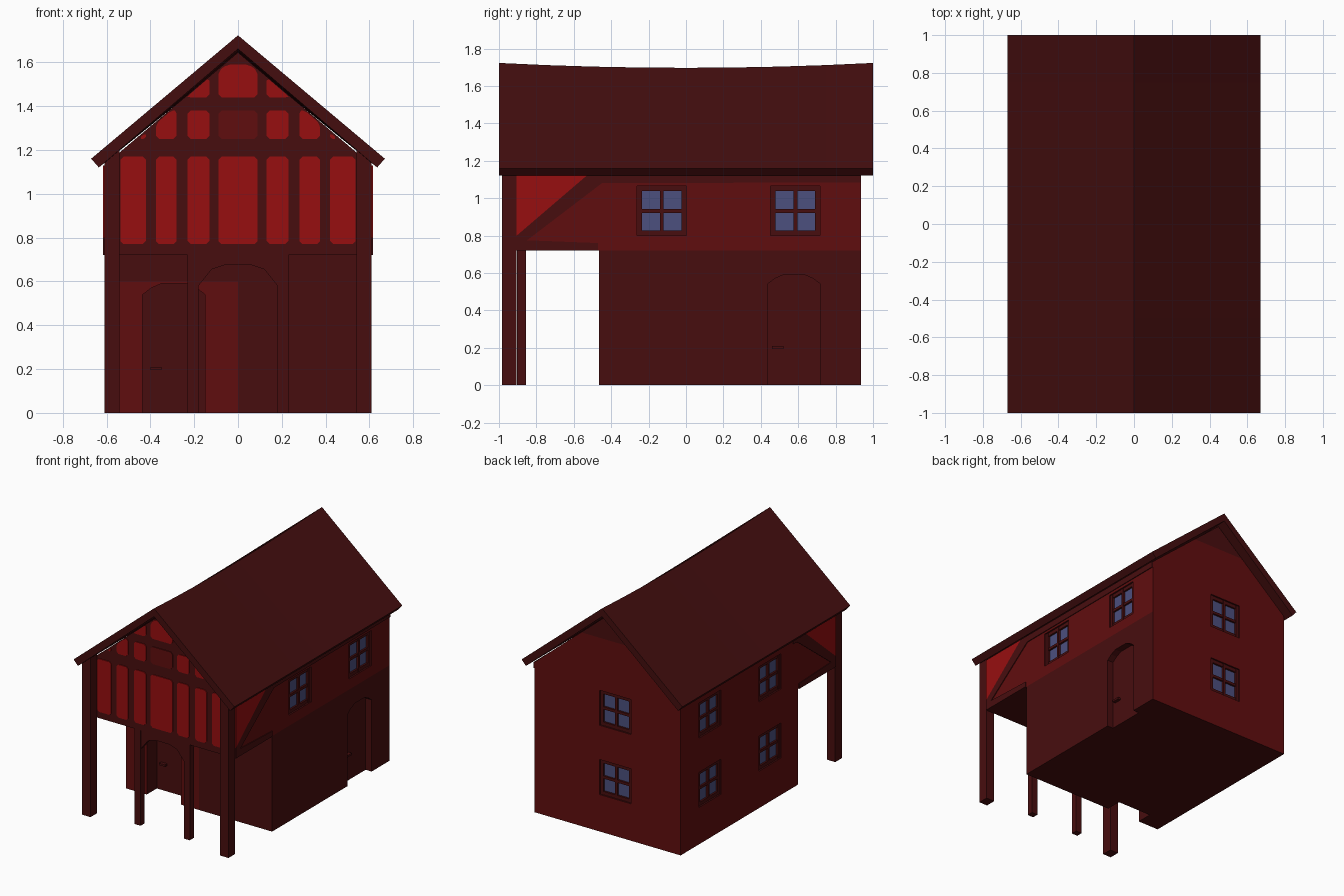
import bpy, bmesh
from mathutils import Vector

cube = bpy.data.objects.get("Cube")
if cube:
    bpy.data.objects.remove(cube, do_unlink=True)


def material(name, rgb):
    m = bpy.data.materials.new(name)
    m.use_nodes = True
    m.diffuse_color = (*rgb, 1)
    m.node_tree.nodes["Principled BSDF"].inputs["Base Color"].default_value = (*rgb, 1)
    return m


TIMBER, PLASTER, PANEL, ROOF, GLASS = range(5)
MATS = [material("dark timber", (0.064, 0.0042, 0.0045)),
        material("red plaster", (0.118, 0.0042, 0.0045)),
        material("bright red panel", (0.31, 0.0045, 0.005)),
        material("roof", (0.056, 0.0042, 0.0045)),
        material("window glass", (0.072, 0.08, 0.21))]


def finish(name, bm, mat=None):
    """Turn a bmesh into an object; every object shares the same slots."""
    bmesh.ops.recalc_face_normals(bm, faces=bm.faces)
    if mat is not None:
        for f in bm.faces:
            f.material_index = mat
    me = bpy.data.meshes.new(name)
    bm.to_mesh(me)
    bm.free()
    for m in MATS:
        me.materials.append(m)
    ob = bpy.data.objects.new(name, me)
    bpy.context.collection.objects.link(ob)
    return ob


def prism_bm(pts, axis, a, b):
    """Extrude a 2D outline (horizontal, z) along x or y from a to b."""
    bm = bmesh.new()
    place = (lambda u, z, d: (d, u, z)) if axis == "x" else (lambda u, z, d: (u, d, z))
    rings = [[bm.verts.new(place(u, z, d)) for u, z in pts] for d in (a, b)]
    bm.faces.new(rings[0])
    bm.faces.new(rings[1])
    n = len(pts)
    for i in range(n):
        j = (i + 1) % n
        bm.faces.new((rings[0][i], rings[0][j], rings[1][j], rings[1][i]))
    return bm


def prism(name, pts, axis, a, b, mat):
    return finish(name, prism_bm(pts, axis, a, b), mat)


def rect(u0, u1, z0, z1):
    return [(u0, z0), (u1, z0), (u1, z1), (u0, z1)]


def slice_at(bm, co, normal):
    geom = bm.verts[:] + bm.edges[:] + bm.faces[:]
    bmesh.ops.bisect_plane(bm, geom=geom, plane_co=co, plane_no=normal)


def cut(ob, cutter):
    """Carve a recess, then drop the cutter."""
    cutter.hide_render = True
    mod = ob.modifiers.new("recess", "BOOLEAN")
    mod.operation = "DIFFERENCE"
    mod.solver = "EXACT"
    mod.object = cutter
    bpy.context.view_layer.objects.active = ob
    bpy.ops.object.modifier_apply(modifier=mod.name)
    bpy.data.objects.remove(cutter, do_unlink=True)


W, FRONT, PORCH, BACK, FLOOR = 0.61, -0.905, -0.465, 0.935, 0.72

# Ground floor: plaster, with timber on the left side and part of the front
bm = prism_bm(rect(-W, W, 0, FLOOR), "y", PORCH, BACK)
bmesh.ops.recalc_face_normals(bm, faces=bm.faces)
slice_at(bm, (0, 0, 0), (1, 0, 0))
slice_at(bm, (0, 0, 0.6), (0, 0, 1))
for f in bm.faces:
    c, n = f.calc_center_median(), f.normal
    dark = n.x > 0.5 or abs(n.z) > 0.5 or (n.y < -0.5 and (c.x > 0 or c.z > 0.6))
    f.material_index = TIMBER if dark else PLASTER
ground = finish("ground_floor", bm)

# Upper floor with gables: timber front, soffit and rear gable tip
gable = [(-W, FLOOR), (W, FLOOR), (W, 1.13), (0, 1.645), (-W, 1.13)]
bm = prism_bm(gable, "y", FRONT, BACK)
bmesh.ops.recalc_face_normals(bm, faces=bm.faces)
slice_at(bm, (0, 0, 1.46), (0, 0, 1))
for f in bm.faces:
    c, n = f.calc_center_median(), f.normal
    dark = n.y < -0.5 or abs(n.z) > 0.5 or c.z > 1.46
    f.material_index = TIMBER if dark else PLASTER
upper = finish("upper_floor", bm)


# Doors: arched recess plus a small handle
def arch(u0, u1):
    w = u1 - u0
    return [(u0, -0.05), (u1, -0.05), (u1, 0.54), (u1 - w * 0.14, 0.57), (u1 - w * 0.3, 0.59),
            (u0 + w * 0.3, 0.59), (u0 + w * 0.14, 0.57), (u0, 0.54)]


cut(ground, prism("door_cutter", arch(-0.435, -0.15), "y", PORCH - 0.1, PORCH + 0.12, TIMBER))
cut(ground, prism("door_cutter", arch(0.435, 0.72), "x", W - 0.05, W + 0.1, TIMBER))
prism("front_door_handle", rect(-0.40, -0.35, 0.195, 0.21), "y", PORCH + 0.095, PORCH + 0.125, TIMBER)
prism("side_door_handle", rect(0.46, 0.52, 0.195, 0.21), "x", W - 0.055, W - 0.025, TIMBER)


# Windows: recessed opening, glass and a frame with a cross of glazing bars
def window(wall, axis, side, u, z):
    h, face = 0.132, side * (W if axis == "x" else BACK)
    at = lambda depth: face - side * depth
    cut(wall, prism("window_cutter", rect(u - h, u + h, z - h, z + h), axis, at(0.035), at(-0.1), TIMBER))
    prism("window_glass", rect(u - h, u + h, z - h, z + h), axis, at(0.036), at(0.026), GLASS)
    t = 0.013
    for i, c in enumerate((-h + t, 0, h - t)):
        r = t if i != 1 else 0.01
        prism("window_upright", rect(u + c - r, u + c + r, z - h, z + h), axis, at(0.03), at(0.01), TIMBER)
        prism("window_rail", rect(u - h, u + h, z + c - r, z + c + r), axis, at(0.03), at(0.012), TIMBER)


for y in (-0.13, 0.585):
    window(upper, "x", 1, y, 0.932)
    window(upper, "x", -1, y, 0.932)
    window(ground, "x", -1, y, 0.41)
window(upper, "y", 1, -0.065, 0.932)
window(ground, "y", 1, -0.065, 0.41)

# Side braces and bright corner panels
for side, end in ((1, BACK), (-1, -0.4)):
    a, b = side * W, side * (W + 0.006)
    brace = [(FRONT, FLOOR), (-0.47, FLOOR), (-0.47, 0.76), (-0.85, 0.775), (-0.45, 1.08),
             (end, 1.085), (end, 1.13), (-0.52, 1.13), (FRONT, 0.80)]
    prism("side_brace", brace, "x", a, b, TIMBER)
    prism("side_panel", [(FRONT, 0.80), (-0.52, 1.13), (FRONT, 1.13)], "x", a, b, PANEL)


# Front gable infill panels, chamfered and clipped below the rafters
def chamfer(pts, size=0.015):
    out = []
    for i, p in enumerate(pts):
        p = Vector(p)
        for q in (pts[i - 1], pts[(i + 1) % len(pts)]):
            d = Vector(q) - p
            out.append(tuple(p + d.normalized() * min(size, d.length / 3)))
    return out


def rafter(x):
    return 1.645 - 0.87 * x


def rafter_x(z):
    return (1.645 - z) / 0.87


def clipped(x0, x1, z0, z1):
    pts = [(x0, z0), (min(x1, rafter_x(z0)), z0)]
    if rafter(x1) > z0:
        pts.append((x1, min(z1, rafter(x1))))
    if x0 < rafter_x(z1) < x1:
        pts.append((rafter_x(z1), z1))
    pts.append((x0, min(z1, rafter(x0))))
    return pts


def infill(pts, mat=PANEL):
    prism("gable_panel", chamfer(pts), "y", FRONT, FRONT - 0.006, mat)


columns = [(0.13, 0.23), (0.28, 0.375), (0.42, 0.537)]
for (z0, z1), count in (((0.77, 1.17), 3), ((1.25, 1.38), 3), ((1.44, 1.59), 1)):
    for x0, x1 in columns[:count]:
        pts = clipped(x0, x1, z0, z1)
        infill(pts)
        infill([(-x, z) for x, z in pts])
infill(rect(-0.09, 0.09, 0.77, 1.17))
infill(rect(-0.09, 0.09, 1.25, 1.38), PLASTER)
infill([(-0.09, 1.44), (0.09, 1.44), (0.09, 1.56), (0.05, 1.59), (-0.05, 1.59), (-0.09, 1.56)])

# Porch posts, and the arched brace between the middle pair
for s in (-1, 1):
    corner = [(s * 0.54, 0), (s * W, 0), (s * W, 1.14), (s * 0.54, 1.2)]
    prism("corner_post", corner, "y", -0.985, FRONT - 0.001, TIMBER)
    prism("middle_post", rect(s * 0.18, s * 0.23, 0, FLOOR), "y", FRONT + 0.002, -0.855, TIMBER)
spandrel = [(-0.18, FLOOR), (-0.18, 0.58), (-0.12, 0.655), (-0.06, 0.675), (0.06, 0.675),
            (0.12, 0.655), (0.18, 0.58), (0.18, FLOOR)]
prism("porch_arch", spandrel, "y", -0.9, -0.86, TIMBER)

# Roof with a gently sagging ridge
bm = bmesh.new()
rings = []
for i in range(9):
    y = -1 + i / 4
    ridge = 1.697 + 0.026 * y * y
    outline = [(-0.67, 1.16), (0, ridge), (0.67, 1.16), (0.635, 1.12), (0, ridge - 0.062), (-0.635, 1.12)]
    rings.append([bm.verts.new((x, y, z)) for x, z in outline])
for p, q in zip(rings, rings[1:]):
    for i in range(6):
        j = (i + 1) % 6
        bm.faces.new((p[i], p[j], q[j], q[i]))
for r in (rings[0], rings[-1]):
    bm.faces.new((r[0], r[1], r[4], r[5]))
    bm.faces.new((r[1], r[2], r[3], r[4]))
finish("roof", bm, ROOF)
